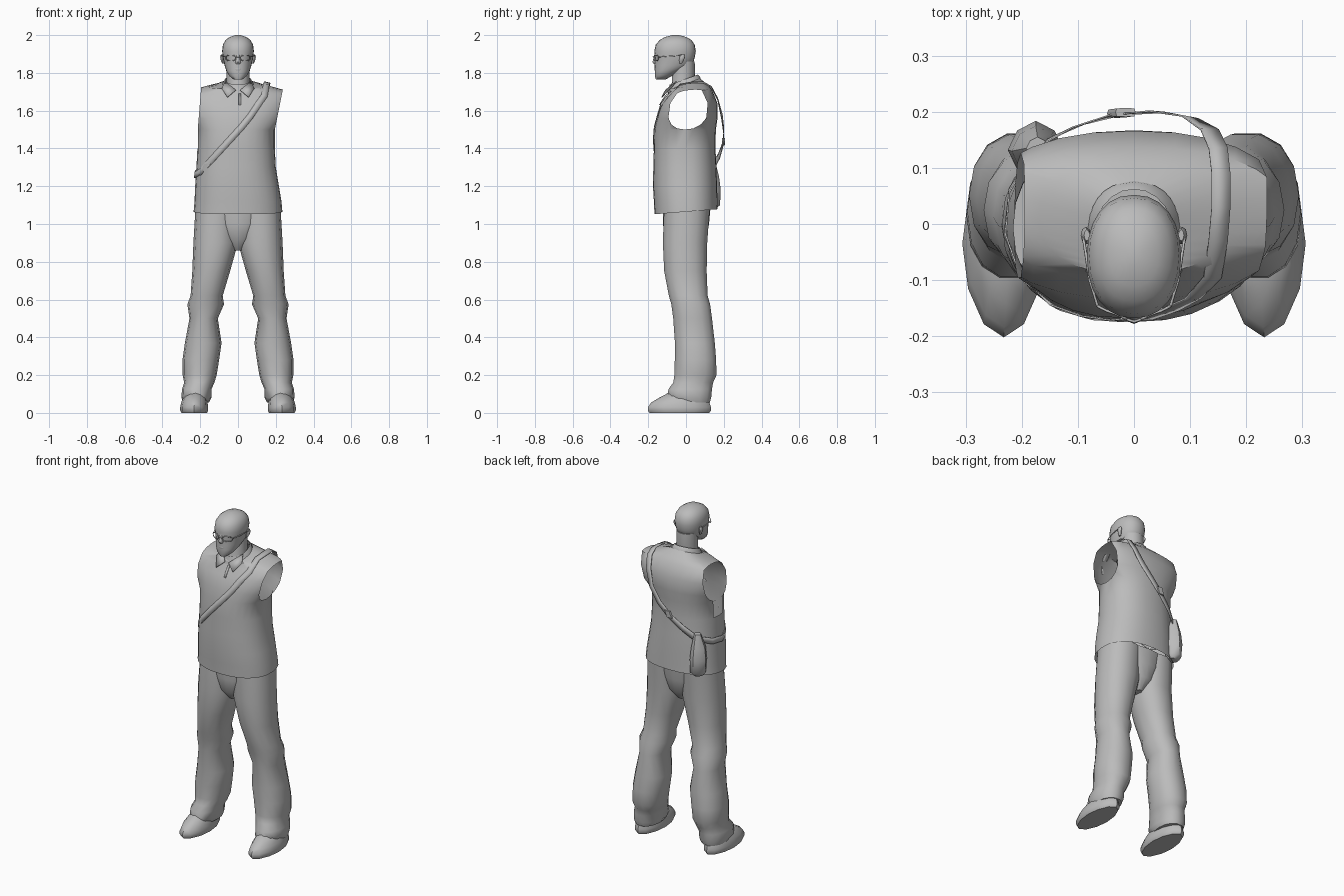
import bpy, bmesh
from math import sin, cos, pi, radians
from mathutils import Vector
from mathutils.bvhtree import BVHTree

if "Cube" in bpy.data.objects:
    bpy.data.objects.remove(bpy.data.objects["Cube"])

grey = bpy.data.materials.new("plain_grey")
grey.use_nodes = True
COLOUR = (0.5, 0.5, 0.5, 1)
grey.diffuse_color = COLOUR
grey.node_tree.nodes["Principled BSDF"].inputs["Base Color"].default_value = COLOUR


def finish(name, bm, angle=45):
    bmesh.ops.recalc_face_normals(bm, faces=bm.faces[:])
    mesh = bpy.data.meshes.new(name)
    bm.to_mesh(mesh)
    bm.free()
    mesh.materials.append(grey)
    mesh.shade_smooth()
    mesh.set_sharp_from_angle(angle=radians(angle))
    obj = bpy.data.objects.new(name, mesh)
    bpy.context.collection.objects.link(obj)
    return obj


def power(value, p):
    return abs(value) ** (2 / p) * (1 if value >= 0 else -1)


def loft(rings, n=16, p=2.2, caps=True, side=1):
    """Rings are z, x centre, y centre, x radius, y radius and optional tilt."""
    bm = bmesh.new()
    loops = []
    for z, xc, yc, rx, ry, *tilt in rings:
        s = tilt[0] if tilt else 0
        loop = []
        for i in range(n):
            a = 2 * pi * i / n
            y = ry * power(sin(a), p)
            loop.append(bm.verts.new((side * (xc + rx * power(cos(a), p)), yc + y, z + s * y)))
        loops.append(loop)
    for low, high in zip(loops, loops[1:]):
        for i in range(n):
            j = (i + 1) % n
            bm.faces.new((low[i], low[j], high[j], high[i]))
    if caps:
        bm.faces.new(loops[0])
        bm.faces.new(loops[-1])
    return bm


def tube(name, points, radius, closed=False):
    curve = bpy.data.curves.new(name, "CURVE")
    curve.dimensions = "3D"
    curve.bevel_depth = radius
    curve.bevel_resolution = 1
    spline = curve.splines.new("POLY")
    spline.points.add(len(points) - 1)
    for point, co in zip(spline.points, points):
        point.co = (*co, 1)
    spline.use_cyclic_u = closed
    curve.materials.append(grey)
    bpy.context.collection.objects.link(bpy.data.objects.new(name, curve))


# Sleeveless top: wide shoulders trimmed by slanted planes to leave open armholes
body = loft([
    (1.065, 0, 0, .235, .167, .08), (1.12, 0, -.002, .23, .168), (1.2, -.005, -.005, .222, .17),
    (1.3, -.01, -.006, .21, .167), (1.4, -.01, -.007, .205, .163), (1.5, -.01, -.005, .205, .163),
    (1.56, 0, .007, .25, .16), (1.64, 0, .016, .275, .15), (1.7, 0, .02, .27, .117, .12),
    (1.728, 0, .01, .17, .1, .12), (1.74, 0, -.01, .08, .085, .36)], n=28, p=2.3, caps=False)
for centre, normal in (((.215, 0, 1.6), (1, 0, -.2)), ((-.205, 0, 1.6), (-1, 0, .08))):
    faces = [f for f in body.faces if min(v.co.z for v in f.verts) > 1.49]
    edges = {e for f in faces for e in f.edges}
    verts = {v for f in faces for v in f.verts}
    bmesh.ops.bisect_plane(body, geom=[*verts, *edges, *faces], dist=1e-5,
                           plane_co=centre, plane_no=normal, clear_outer=True)
bmesh.ops.recalc_face_normals(body, faces=body.faces[:])
surface = BVHTree.FromBMesh(body)
finish("sleeveless_top", body, 50)


def on_front(x, z):
    hit = surface.ray_cast(Vector((x, -1, z)), Vector((0, 1, 0)))
    return hit[0] + Vector((0, -.005, 0))


def ribbon(name, points, width, closed=False):
    bm = bmesh.new()
    pairs = []
    count = len(points)
    for i, p in enumerate(points):
        after = points[(i + 1) % count] if closed else points[min(i + 1, count - 1)]
        before = points[i - 1] if closed else points[max(i - 1, 0)]
        normal = surface.find_nearest(p)[1]
        if normal.dot(p - Vector((0, 0, min(p.z, 1.6)))) < 0:
            normal = -normal
        across = (after - before).cross(normal).normalized() * width / 2
        pairs.append((bm.verts.new(p - across), bm.verts.new(p + across)))
    for i in range(count if closed else count - 1):
        a, b = pairs[i], pairs[(i + 1) % count]
        bm.faces.new((a[0], a[1], b[1], b[0]))
    obj = finish(name, bm)
    thick = obj.modifiers.new("thickness", "SOLIDIFY")
    thick.thickness = .003
    thick.offset = 0


# Shoulder strap looping over the left shoulder to the right hip
front_line = [(-.2, 1.275), (-.14, 1.34), (-.085, 1.4), (-.03, 1.46), (.02, 1.515),
              (.065, 1.57), (.105, 1.63), (.14, 1.68)]
back_line = [(.15, -.03, 1.74), (.155, .03, 1.748), (.155, .09, 1.75), (.15, .135, 1.725),
             (.135, .168, 1.66), (.1, .19, 1.57), (.04, .2, 1.49), (-.03, .195, 1.42),
             (-.1, .175, 1.36), (-.17, .14, 1.3), (-.222, .06, 1.27), (-.23, -.02, 1.26)]
ribbon("shoulder_strap", [on_front(*p) for p in front_line] + [Vector(p) for p in back_line],
       .034, closed=True)
finish("strap_buckle", loft([(1.415, -.03, .197, .018, .008), (1.455, -.015, .199, .018, .008)], n=8, p=5))
ribbon("neck_placket", [on_front(.01, z) for z in (1.69, 1.66, 1.63)], .012)

# Hip pouch
finish("hip_pouch", loft([
    (1.08, -.17, .128, .03, .03), (1.1, -.172, .13, .047, .05), (1.18, -.175, .132, .05, .052),
    (1.25, -.175, .13, .043, .045), (1.33, -.172, .135, .02, .02)], n=8, p=1.7))

# Shirt collar with two pointed wings
finish("collar_band", loft([(1.722, 0, -.01, .09, .09, .34), (1.748, 0, -.008, .079, .083, .36),
                            (1.764, 0, -.012, .068, .074, .36)], n=20, p=2, caps=False))
for side, label in ((1, "left"), (-1, "right")):
    bm = bmesh.new()
    bm.faces.new([bm.verts.new((side * x, y, z)) for x, y, z in (
        (.069, -.052, 1.755), (.086, -.085, 1.718), (.056, -.13, 1.672), (.012, -.11, 1.71))])
    wing = finish(label + "_collar_wing", bm)
    wing.modifiers.new("thickness", "SOLIDIFY").thickness = .004

# Head and neck
finish("neck", loft([(1.715, 0, -.025, .062, .068, .4), (1.76, 0, -.013, .06, .062, .2),
                     (1.86, 0, -.012, .062, .058)], p=2))
finish("head", loft([
    (1.764, 0, -.135, .022, .024), (1.783, 0, -.12, .045, .045), (1.81, 0, -.097, .062, .068),
    (1.84, 0, -.066, .071, .1), (1.88, 0, -.059, .08, .105), (1.915, 0, -.058, .084, .11),
    (1.95, 0, -.057, .08, .103), (1.975, 0, -.055, .065, .083), (1.99, 0, -.055, .044, .056),
    (2.0, 0, -.055, .014, .018)], n=24), 60)
finish("nose", loft([(1.848, 0, -.163, .012, .008), (1.857, 0, -.164, .015, .014),
                     (1.875, 0, -.163, .01, .01), (1.9, 0, -.162, .007, .005)], n=8, p=2))
finish("lips", loft([(1.812, 0, -.16, .014, .005), (1.82, 0, -.16, .021, .007),
                     (1.828, 0, -.16, .014, .005)], n=8, p=2))

# Glasses
for side, label in ((1, "left"), (-1, "right")):
    rim = [(side * (.039 + .026 * power(cos(a), 2.6)), -.158 + .012 * cos(a),
            1.879 + .015 * power(sin(a), 2.6)) for a in (2 * pi * i / 14 for i in range(14))]
    tube(label + "_lens_rim", rim, .0026, closed=True)
    tube(label + "_glasses_arm", [(side * .065, -.146, 1.884), (side * .079, -.1, 1.888),
                                  (side * .09, -.025, 1.892), (side * .089, -.01, 1.878)], .0026)
tube("glasses_bridge", [(-.013, -.17, 1.882), (0, -.174, 1.885), (.013, -.17, 1.882)], .0026)

# Ears, trousers and shoes, mirrored
for side, label in ((1, "left"), (-1, "right")):
    finish(label + "_ear", loft([
        (1.85, .078, -.028, .005, .007), (1.866, .083, -.024, .008, .012),
        (1.886, .086, -.02, .009, .015), (1.898, .084, -.02, .005, .01)], n=8, p=2, side=side))
    finish(label + "_trouser_leg", loft([
        (1.09, .112, .005, .113, .124), (.9, .118, -.005, .118, .12), (.75, .142, -.003, .1, .115),
        (.62, .166, .012, .085, .105), (.575, .171, .025, .097, .105), (.5, .182, .035, .075, .105),
        (.37, .184, .047, .097, .108), (.28, .197, .05, .097, .112), (.2, .203, .05, .09, .114),
        (.16, .205, .038, .08, .108), (.125, .219, .022, .078, .118), (.08, .22, .018, .079, .118),
        (.055, .222, .03, .068, .098)], n=14, side=side))
    finish(label + "_shoe", loft([
        (0, .232, -.035, .068, .158), (.012, .232, -.035, .074, .167), (.03, .232, -.035, .074, .167),
        (.055, .231, -.03, .07, .154), (.08, .228, -.015, .062, .127),
        (.105, .225, .0, .05, .095)], n=12, p=1.9, side=side))

# Trouser seat joining the legs
finish("trouser_seat", loft([(1.09, 0, .004, .17, .126), (1, 0, 0, .14, .122),
                             (.92, 0, -.003, .09, .108), (.86, 0, -.003, .025, .06)], n=20))
